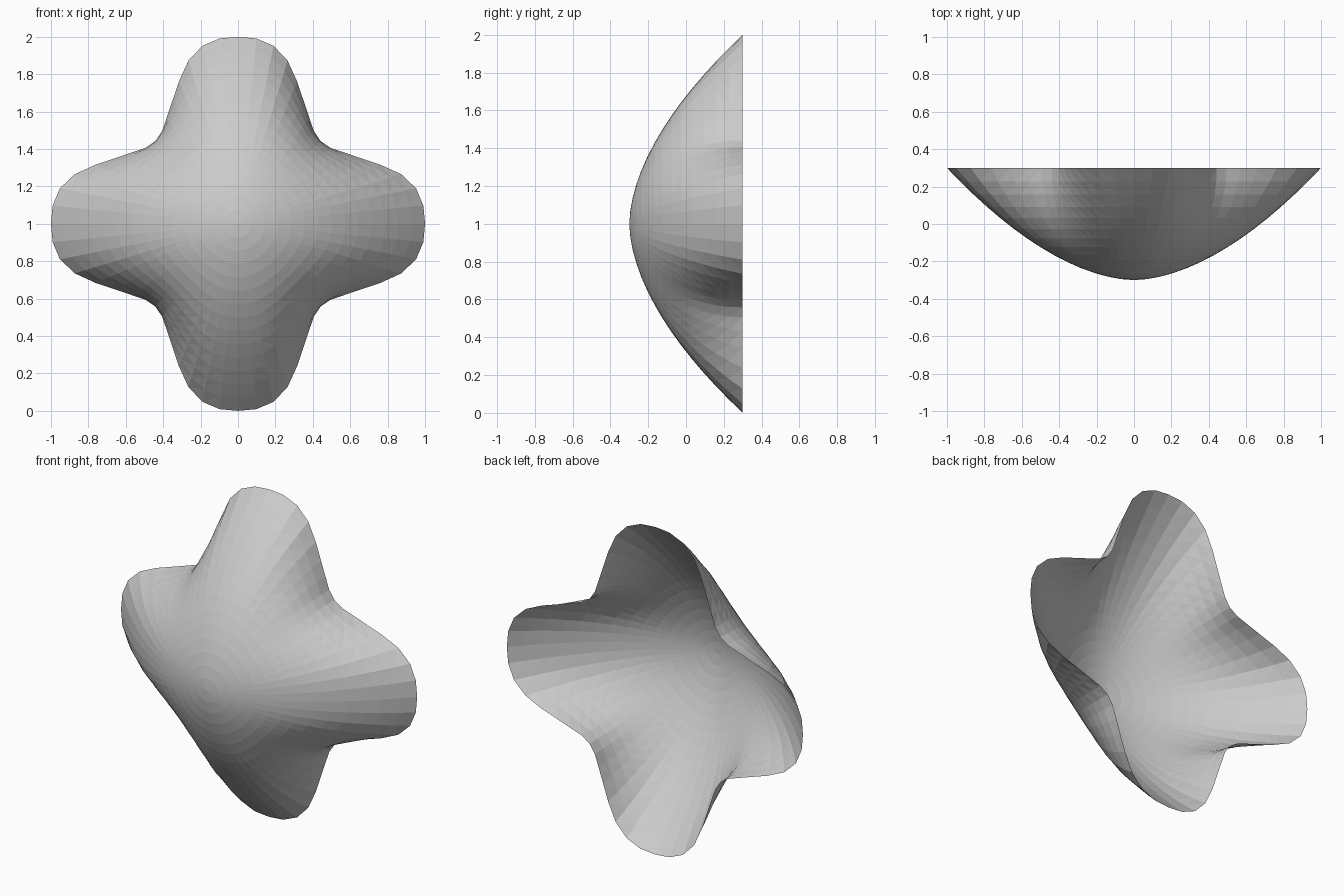
import bpy, bmesh, math

if "Cube" in bpy.data.objects:
    bpy.data.objects.remove(bpy.data.objects["Cube"])

SEGS, RINGS = 64, 14
# rim radius against angle from a lobe axis (one eighth, mirrored round)
RIM = [(0, 1.0), (5.6, .996), (11.25, .971), (16.9, .912), (22.5, .825),
       (28.1, .745), (33.75, .685), (39.4, .64), (45, .625)]


def rim_radius(deg):
    a = deg % 90
    a = min(a, 90 - a)
    for (a0, r0), (a1, r1) in zip(RIM, RIM[1:]):
        if a <= a1:
            return r0 + (r1 - r0) * (a - a0) / (a1 - a0)
    return RIM[-1][1]


# Four-lobed open shell: rim at the back (y = .3), rounding to an apex at the front (y = -.3)
bm = bmesh.new()
apex = bm.verts.new((0, -.3, 1))
rings = []
for i in range(1, RINGS + 1):
    t = i / RINGS
    y = -.3 + .6 * t ** 1.77
    ring = []
    for j in range(SEGS):
        deg = 360 * j / SEGS
        # contours are round near the apex and lobed at the rim
        r = t * (1 - (1 - rim_radius(deg)) * t ** 1.7)
        a = math.radians(deg)
        ring.append(bm.verts.new((r * math.cos(a), y, 1 + r * math.sin(a))))
    rings.append(ring)
for j in range(SEGS):
    k = (j + 1) % SEGS
    bm.faces.new((apex, rings[0][j], rings[0][k]))
    for a, b in zip(rings, rings[1:]):
        bm.faces.new((a[j], b[j], b[k], a[k]))
bmesh.ops.triangulate(bm, faces=[f for f in bm.faces if len(f.verts) == 4])

mesh = bpy.data.meshes.new("lobed_shell")
bm.to_mesh(mesh)
bm.free()
shell = bpy.data.objects.new("lobed_shell", mesh)
bpy.context.collection.objects.link(shell)
